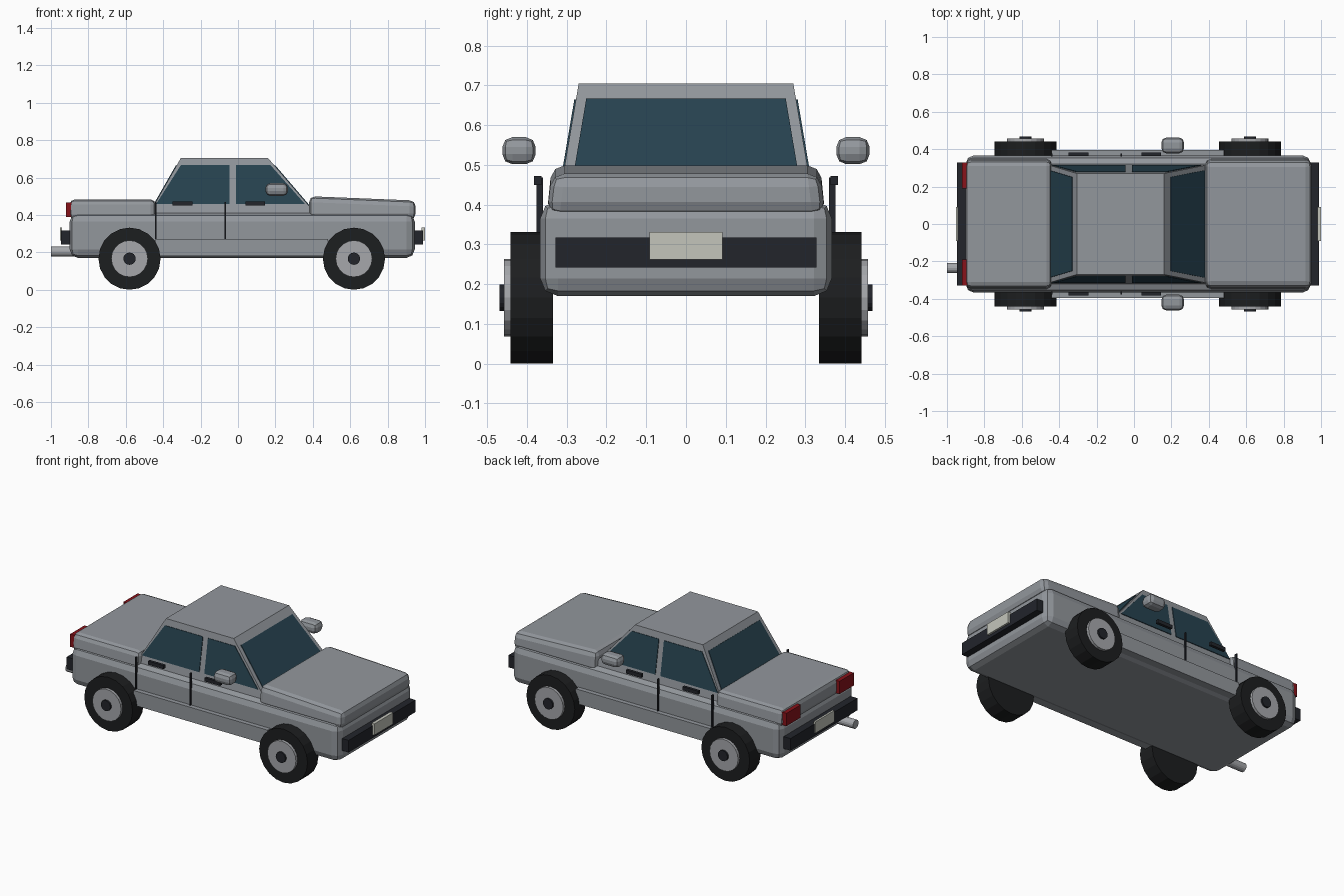
import bpy, bmesh
from math import pi
from mathutils import Matrix

if "Cube" in bpy.data.objects:
    bpy.data.objects.remove(bpy.data.objects["Cube"])


def paint(name, r, g, b):
    m = bpy.data.materials.new(name)
    m.diffuse_color = (r, g, b, 1)
    m.use_nodes = True
    m.node_tree.nodes["Principled BSDF"].inputs["Base Color"].default_value = m.diffuse_color
    return m


BLACK = paint("rubber_black", 0.012, 0.013, 0.014)
TRIM = paint("dark_trim", 0.016, 0.018, 0.024)
GLASS = paint("tinted_glass", 0.02, 0.055, 0.08)
RED = paint("lamp_red", 0.25, 0.006, 0.01)
PLATE = paint("plate_cream", 0.55, 0.56, 0.50)
PAINT = paint("body_grey", 0.29, 0.31, 0.335)
METAL = paint("hub_silver", 0.38, 0.39, 0.41)


def finish(name, bm, mat):
    bmesh.ops.recalc_face_normals(bm, faces=bm.faces)
    me = bpy.data.meshes.new(name)
    bm.to_mesh(me)
    bm.free()
    me.materials.append(mat)
    ob = bpy.data.objects.new(name, me)
    bpy.context.collection.objects.link(ob)
    return ob


def box(name, x, y, z, mat, bevel=0, shape=None):
    """Box from (min, max) ranges; shape(v) may adjust its corners."""
    bm = bmesh.new()
    bmesh.ops.create_cube(bm, size=1)
    for v in bm.verts:
        v.co = [r[0] + (r[1] - r[0]) * (c + 0.5) for r, c in zip((x, y, z), v.co)]
        if shape:
            shape(v)
    ob = finish(name, bm, mat)
    if bevel:
        mod = ob.modifiers.new("bevel", 'BEVEL')
        mod.width, mod.segments = bevel, 2
    return ob


def cylinder(name, r, length, loc, axis, mat, sides=20):
    bm = bmesh.new()
    rot = Matrix.Rotation(pi / 2, 4, 'Y' if axis == 'X' else 'X')
    bmesh.ops.create_cone(bm, cap_ends=True, segments=sides, radius1=r, radius2=r,
                          depth=length, matrix=Matrix.Translation(loc) @ rot)
    return finish(name, bm, mat)


def panel(name, pts, mat):
    bm = bmesh.new()
    bm.faces.new([bm.verts.new(p) for p in pts])
    ob = finish(name, bm, mat)
    mod = ob.modifiers.new("thickness", 'SOLIDIFY')
    mod.thickness, mod.offset = 0.008, 0
    return ob


# Sloping cabin surfaces as functions of height
ROOF = 0.705
def side_y(z): return 0.27 + (ROOF - z) * 0.17
def front_x(z): return 0.16 + (ROOF - z) * 0.857
def rear_x(z): return -0.305 - (ROOF - z) * 0.57


def cabin_shape(v):
    z = v.co.z
    v.co.x = front_x(z) if v.co.x > 0 else rear_x(z)
    v.co.y = side_y(z) * (1 if v.co.y > 0 else -1)


def hood_shape(v):
    if v.co.z > 0.45:
        if v.co.x > 0.6:
            v.co.z = 0.477
        v.co.y *= 0.965


def deck_shape(v):
    if v.co.z > 0.45:
        v.co.y *= 0.965


# Main shell
box("lower_body", (-0.90, 0.945), (-0.367, 0.367), (0.17, 0.41), PAINT, 0.045)
box("hood", (0.38, 0.95), (-0.35, 0.35), (0.375, 0.50), PAINT, 0.032, hood_shape)
box("trunk_lid", (-0.90, -0.44), (-0.35, 0.35), (0.375, 0.483), PAINT, 0.028, deck_shape)
box("cabin", (-1, 1), (-1, 1), (0.39, ROOF), PAINT, 0, cabin_shape)

# Front and rear glass
lo, hi = 0.445, 0.665
for name, fx in (("windshield", front_x), ("rear_window", rear_x)):
    panel(name, [(fx(z), s * (side_y(z) - 0.026), z)
                 for z, s in ((lo, -1), (lo, 1), (hi, 1), (hi, -1))], GLASS)

# Bumpers and number plates
box("front_bumper", (0.93, 0.988), (-0.328, 0.328), (0.242, 0.317), TRIM)
box("rear_bumper", (-0.946, -0.88), (-0.328, 0.328), (0.242, 0.317), TRIM)
box("front_plate", (0.98, 1.0), (-0.092, 0.092), (0.262, 0.332), PLATE)
box("rear_plate", (-0.953, -0.94), (-0.092, 0.092), (0.262, 0.332), PLATE)

# Exhaust
cylinder("exhaust_pipe", 0.027, 0.2, (-0.90, -0.235, 0.205), 'X', METAL, 16)

for s, tag in ((-1, "right"), (1, "left")):
    def span(a, b): return tuple(sorted((s * a, s * b)))

    # Side windows
    lo = 0.458
    for name, prof in (
            ("rear_side_window", ((rear_x(lo) + 0.008, lo), (-0.045, lo),
                                  (-0.045, hi), (rear_x(hi) + 0.022, hi))),
            ("front_side_window", ((-0.01, lo), (front_x(lo) - 0.014, lo),
                                   (front_x(hi) - 0.02, hi), (-0.01, hi)))):
        panel(f"{tag}_{name}", [(x, s * side_y(z), z) for x, z in prof], GLASS)

    # Sill, door seams, handles
    box(f"{tag}_sill", (-0.44, 0.48), span(0.33, 0.395), (0.18, 0.27), PAINT)
    for i, x in enumerate((-0.44, -0.067)):
        box(f"{tag}_door_seam_{i}", (x - 0.004, x + 0.004), span(0.36, 0.376), (0.27, 0.468), TRIM)
    for i, x in enumerate((-0.297, 0.092)):
        box(f"{tag}_door_handle_{i}", (x - 0.053, x + 0.053), span(0.364, 0.382), (0.45, 0.472), TRIM)

    # Mirror and tail light
    box(f"{tag}_mirror", (0.147, 0.267), span(0.378, 0.462), (0.502, 0.57), PAINT, 0.025)
    box(f"{tag}_tail_light", (-0.92, -0.88), span(0.19, 0.33), (0.388, 0.467), RED)

    # Wheels
    for end, x in (("rear", -0.58), ("front", 0.62)):
        z = 0.166
        cylinder(f"{tag}_{end}_tire", 0.166, 0.106, (x, s * 0.388, z), 'Y', BLACK)
        cylinder(f"{tag}_{end}_hub", 0.098, 0.06, (x, s * 0.428, z), 'Y', METAL)
        cylinder(f"{tag}_{end}_hub_cap", 0.033, 0.04, (x, s * 0.449, z), 'Y', TRIM, 16)
